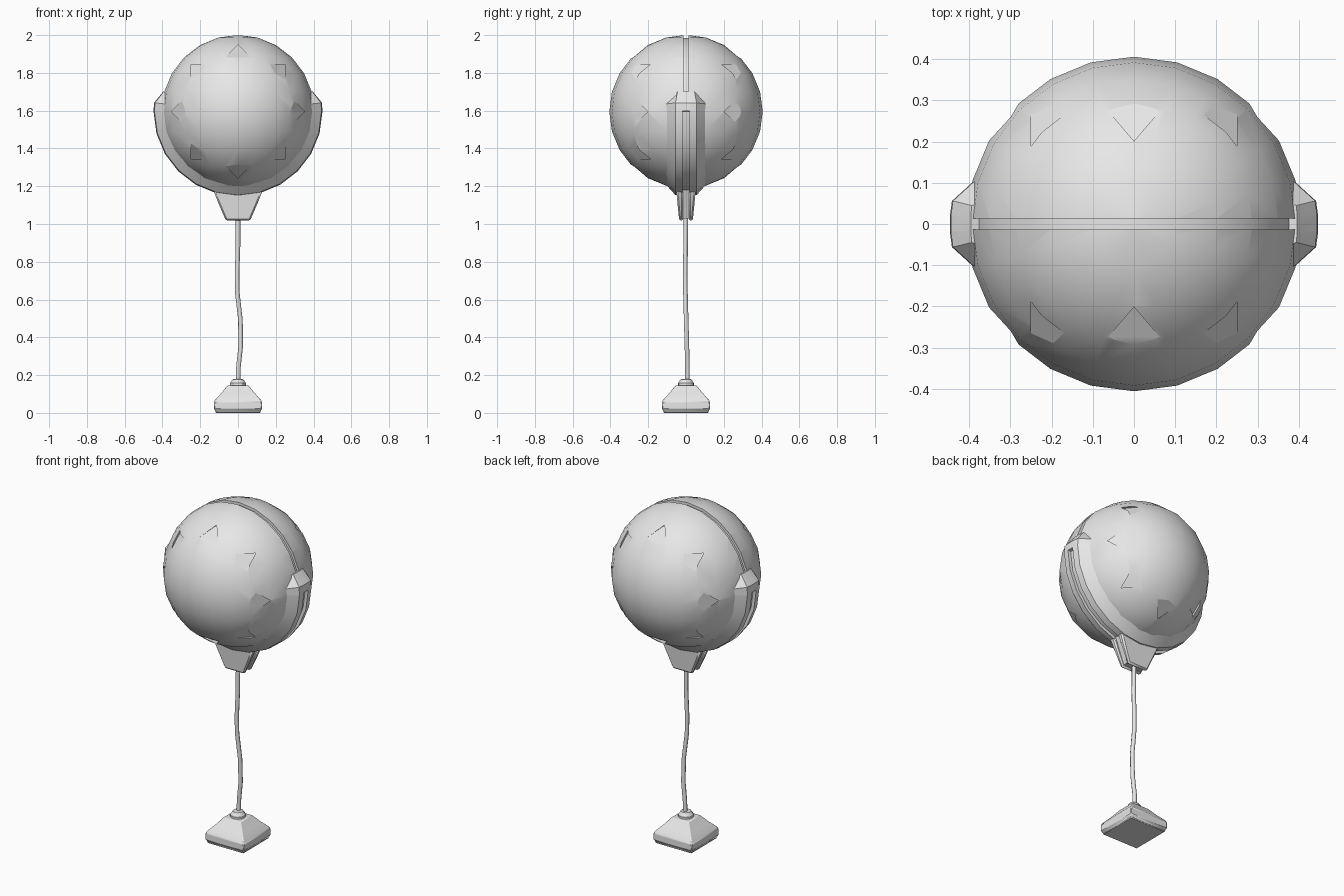
import bpy, bmesh, math
from mathutils import Vector

if "Cube" in bpy.data.objects:
    bpy.data.objects.remove(bpy.data.objects["Cube"])

C, R = 1.595, 0.406          # balloon centre height and radius

grey = bpy.data.materials.new("light_grey")
grey.diffuse_color = (0.8, 0.8, 0.8, 1)
grey.use_nodes = True
grey.node_tree.nodes["Principled BSDF"].inputs["Base Color"].default_value = grey.diffuse_color


def make(name, bm, bevel=0, angle=30):
    bmesh.ops.recalc_face_normals(bm, faces=bm.faces)
    me = bpy.data.meshes.new(name)
    bm.to_mesh(me)
    bm.free()
    ob = bpy.data.objects.new(name, me)
    bpy.context.collection.objects.link(ob)
    me.materials.append(grey)
    if bevel:
        m = ob.modifiers.new("bevel", 'BEVEL')
        m.width, m.segments, m.limit_method = bevel, 1, 'ANGLE'
    smooth(ob, angle)
    return ob


def smooth(ob, angle=30):
    bpy.ops.object.select_all(action='DESELECT')
    ob.select_set(True)
    bpy.context.view_layer.objects.active = ob
    bpy.ops.object.shade_smooth_by_angle(angle=math.radians(angle))


def loft(bm, rings, closed=False):
    """Skin a list of point loops; cap the ends unless the list is closed."""
    vs = [[bm.verts.new(p) for p in ring] for ring in rings]
    n = len(vs[0])
    pairs = list(zip(vs, vs[1:])) + ([(vs[-1], vs[0])] if closed else [])
    for a, b in pairs:
        for i in range(n):
            j = (i + 1) % n
            bm.faces.new((a[i], a[j], b[j], b[i]))
    if not closed:
        bm.faces.new(vs[0][::-1])
        bm.faces.new(vs[-1])


def rect(x, y0, y1, z):
    return [(-x, y0, z), (x, y0, z), (x, y1, z), (-x, y1, z)]


def circle(r, z, n, x=0, y=0):
    return [(x + r * math.cos(k * math.tau / n), y + r * math.sin(k * math.tau / n), z)
            for k in range(n)]


# Cutter: groove ring around the balloon plus 16 chevron notches
bm = bmesh.new()
ring = []
for k in range(24):
    a = k * math.tau / 24
    ring.append([(r * math.cos(a), y, C + r * math.sin(a))
                 for r, y in ((0.39, -0.013), (0.46, -0.013), (0.46, 0.013), (0.39, 0.013))])
loft(bm, ring, closed=True)
tri = [(0.353, 0), (0.27, 0.083), (0.27, -0.083)]
for side in (-1, 1):
    for k in range(8):
        a = k * math.pi / 4
        loops = [[], []]
        for r, t in tri:
            x = r * math.cos(a) - t * math.sin(a)
            z = C + r * math.sin(a) + t * math.cos(a)
            floor = 0.279 - 1.7 * (r - 0.288)
            loops[0].append((x, side * floor, z))
            loops[1].append((x, side * 0.46, z))
        loft(bm, loops)
cutter = make("notch_cutter", bm)
cutter.hide_render = True

# Balloon
bm = bmesh.new()
bmesh.ops.create_uvsphere(bm, u_segments=24, v_segments=12, radius=R)
bmesh.ops.translate(bm, verts=bm.verts, vec=Vector((0, 0, C)))
balloon = make("balloon", bm)
m = balloon.modifiers.new("notches", 'BOOLEAN')
m.operation, m.object, m.solver = 'DIFFERENCE', cutter, 'EXACT'
bpy.ops.object.modifier_apply(modifier="notches")
bpy.data.objects.remove(cutter)
smooth(balloon)

# Cradle: grooved band swept around the lower half
stations = [(15, 1, 0), (6, 0, 0), (0.5, 0, 0), (0, 0, 1)]
stations += [(-d, 0, 1) for d in range(15, 180, 15)]
stations += [(-180 - d, tip, g) for d, tip, g in stations[3::-1]]
rings = []
for deg, tip, groove in stations:
    a = math.radians(deg)
    if tip:
        half = [(0.05, 0.385), (0.045, 0.408), (0.018, 0.41), (0.018, 0.41)]
    else:
        half = [(0.105, 0.388), (0.056, 0.442), (0.019, 0.447), (0.018, 0.447 - 0.018 * groove)]
    section = [(-y, r) for y, r in half] + [(y, r) for y, r in half[::-1]]
    rings.append([(r * math.cos(a), y, C + r * math.sin(a)) for y, r in section])
bm = bmesh.new()
loft(bm, rings)
bmesh.ops.remove_doubles(bm, verts=bm.verts, dist=0.0001)
make("cradle", bm)

# Cable clamp: core between two tapered cheek plates
bm = bmesh.new()
loft(bm, [rect(0.058, -0.02, 0.02, 1.03), rect(0.115, -0.022, 0.022, 1.18)])
make("clamp_core", bm)
for side, label in ((-1, "front"), (1, "back")):
    bm = bmesh.new()
    loft(bm, [rect(0.064, side * 0.016, side * 0.036, 1.018),
              rect(0.108, side * 0.016, side * 0.046, 1.12),
              rect(0.132, side * 0.016, side * 0.052, 1.18)])
    make("clamp_plate_" + label, bm, bevel=0.008, angle=15)

# Cable
path = [(0, 0, 1.04), (0, -0.002, 0.88), (-0.005, -0.004, 0.74), (-0.004, -0.003, 0.64),
        (0.013, 0.001, 0.49), (0.014, 0.005, 0.35), (0.002, 0.007, 0.24), (0, 0.006, 0.16)]
bm = bmesh.new()
loft(bm, [circle(0.012, z, 8, x, y) for x, y, z in path])
make("cable", bm, angle=50)

# Base: square weight with sloping top, and cable collar
bm = bmesh.new()
loft(bm, [rect(w, -w, w, z) for w, z in
          ((0.12, 0), (0.12, 0.012), (0.127, 0.018), (0.127, 0.06), (0.119, 0.072),
           (0.088, 0.105), (0.055, 0.146))])
make("base_weight", bm, bevel=0.004, angle=15)
bm = bmesh.new()
loft(bm, [circle(r, z, 12) for r, z in ((0.042, 0.14), (0.042, 0.158), (0.028, 0.178), (0.012, 0.18))])
make("cable_collar", bm)
